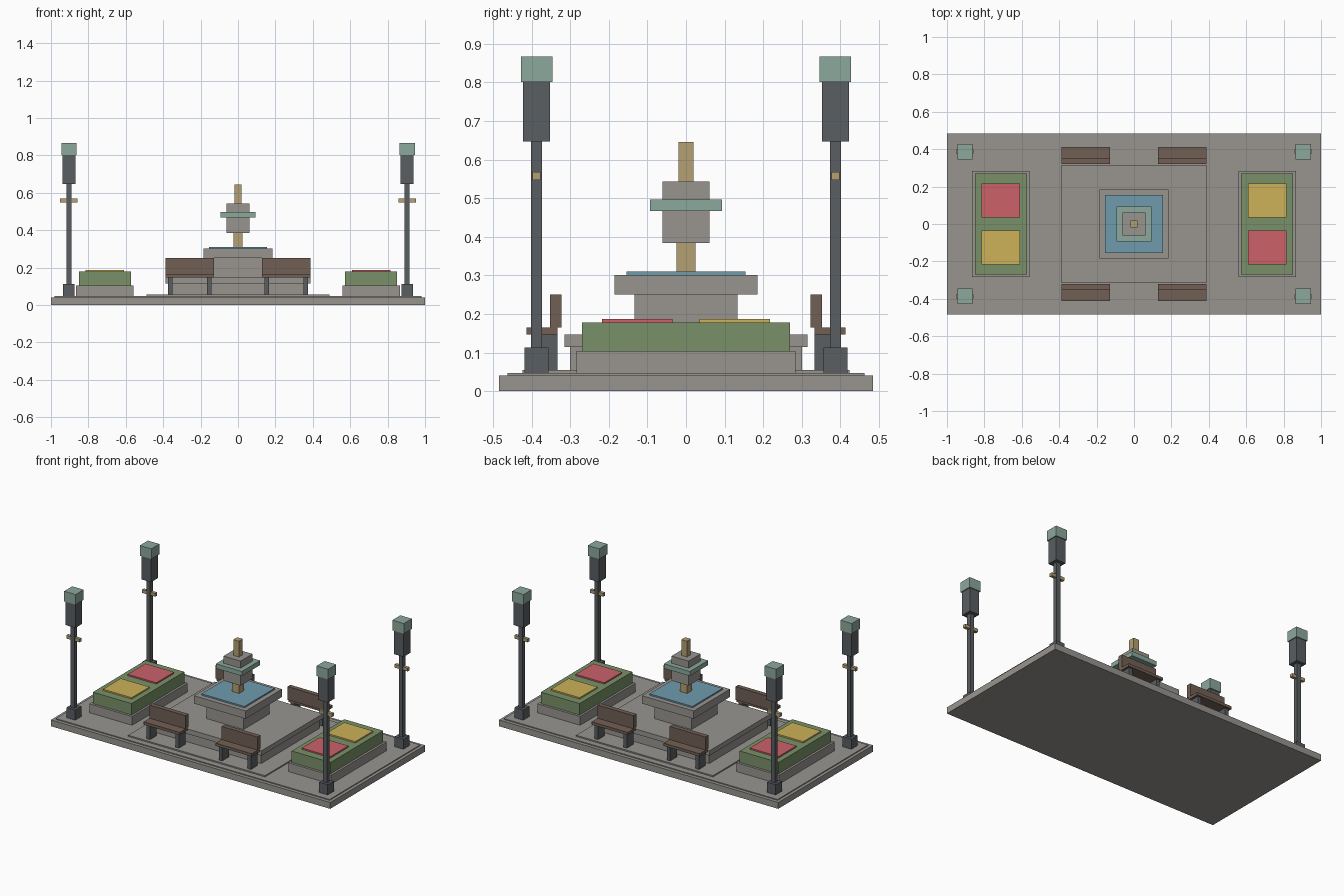
import bpy

if "Cube" in bpy.data.objects:
    bpy.data.objects.remove(bpy.data.objects["Cube"])


def linear(c):
    c /= 255
    return c / 12.92 if c <= 0.04045 else ((c + 0.055) / 1.055) ** 2.4


def material(name, *rgb):
    m = bpy.data.materials.new(name)
    m.diffuse_color = (*[linear(c) for c in rgb], 1)
    m.use_nodes = True
    m.node_tree.nodes["Principled BSDF"].inputs["Base Color"].default_value = m.diffuse_color
    return m


STONE = material("stone grey", 152, 149, 144)
IRON = material("iron grey", 90, 94, 97)
GREEN = material("hedge green", 121, 145, 104)
RED = material("flower red", 204, 98, 106)
YELLOW = material("flower yellow", 205, 178, 88)
WATER = material("water blue", 112, 155, 174)
WOOD = material("bench brown", 114, 96, 85)
VERDIGRIS = material("verdigris", 140, 168, 156)
BRASS = material("brass", 180, 160, 114)


def box(name, x, y, z0, z1, hx, hy, mat):
    """Box centred on x, y with half sizes hx, hy between heights z0 and z1."""
    v = [(x + sx * hx, y + sy * hy, z) for z in (z0, z1)
         for sx, sy in ((-1, -1), (1, -1), (1, 1), (-1, 1))]
    f = [(3, 2, 1, 0), (4, 5, 6, 7)]
    f += [(i, (i + 1) % 4, (i + 1) % 4 + 4, i + 4) for i in range(4)]
    me = bpy.data.meshes.new(name)
    me.from_pydata(v, [], f)
    me.materials.append(mat)
    ob = bpy.data.objects.new(name, me)
    bpy.context.collection.objects.link(ob)
    return ob


# Paving
box("base_slab", 0, 0, 0, 0.041, 1.0, 0.485, STONE)
box("paving", 0, 0, 0.041, 0.047, 0.98, 0.463, STONE)
box("centre_paving", 0, 0, 0.047, 0.055, 0.49, 0.424, STONE)

# Fountain
box("fountain_step", 0, 0, 0.055, 0.115, 0.375, 0.30, STONE)
box("fountain_platform", 0, 0, 0.115, 0.147, 0.388, 0.315, STONE)
box("fountain_pedestal", 0, 0, 0.147, 0.25, 0.133, 0.133, STONE)
box("fountain_basin", 0, 0, 0.25, 0.301, 0.185, 0.185, STONE)
box("water", 0, 0, 0.301, 0.31, 0.154, 0.154, WATER)
box("fountain_stem", 0, 0, 0.31, 0.384, 0.025, 0.025, BRASS)
box("fountain_block_lower", 0, 0, 0.384, 0.467, 0.061, 0.061, STONE)
box("fountain_tray", 0, 0, 0.467, 0.497, 0.093, 0.093, VERDIGRIS)
box("fountain_block_upper", 0, 0, 0.497, 0.543, 0.061, 0.061, STONE)
box("fountain_spout", 0, 0, 0.543, 0.645, 0.02, 0.02, BRASS)

for sx in (-1, 1):
    # Planters, flower colours swapped from side to side
    px = sx * 0.712
    box("planter_kerb", px, 0, 0.047, 0.104, 0.153, 0.284, STONE)
    box("planter_hedge", px, 0, 0.104, 0.178, 0.139, 0.269, GREEN)
    for sy in (-1, 1):
        box("flower_bed", px, sy * 0.126, 0.178, 0.187, 0.103, 0.091,
            RED if sx * sy < 0 else YELLOW)

        # Benches facing outward
        bx = sx * 0.258
        box("bench_seat", bx, sy * 0.373, 0.147, 0.165, 0.129, 0.04, WOOD)
        box("bench_back", bx, sy * 0.337, 0.165, 0.25, 0.129, 0.015, WOOD)
        for k in (-1, 1):
            box("bench_leg", bx + k * 0.103, sy * 0.367, 0.055, 0.147, 0.012, 0.034, IRON)

        # Lamp posts
        lx, ly = sx * 0.904, sy * 0.387
        box("lamp_foot", lx, ly, 0.047, 0.113, 0.031, 0.031, IRON)
        box("lamp_pole", lx, ly, 0.113, 0.647, 0.014, 0.014, IRON)
        box("lamp_crossbar", lx, ly, 0.547, 0.568, 0.047, 0.01, BRASS)
        box("lamp_head", lx, ly, 0.647, 0.801, 0.035, 0.035, IRON)
        box("lamp_cap", lx, ly, 0.801, 0.867, 0.041, 0.041, VERDIGRIS)
